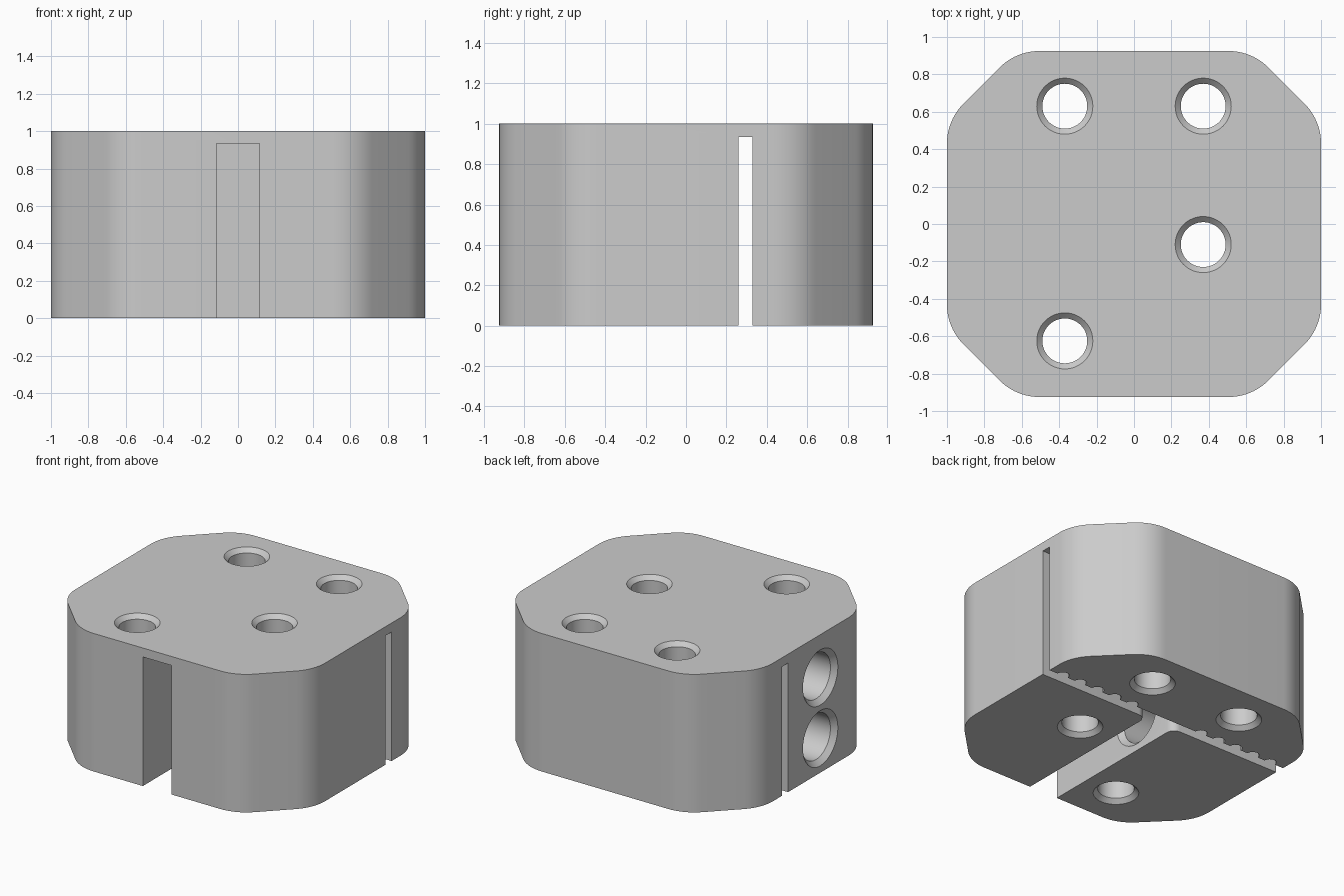
import bpy, bmesh, math
from mathutils import Vector, Matrix

if "Cube" in bpy.data.objects:
    bpy.data.objects.remove(bpy.data.objects["Cube"], do_unlink=True)

HALF_X, HALF_Y, HEIGHT = 1.0, 0.925, 1.0
CHAMFER, FILLET = 0.37, 0.30
SLOT_TOP = 0.935
SLOT_FRONT, SLOT_BACK = 0.26, 0.33    # cross slot walls
CHANNEL = 0.115                       # half width of front channel
PITCH, TOOTH = 0.148, 0.045           # belt grooves

grey = bpy.data.materials.new("plain_grey")
grey.use_nodes = True
colour = (0.6, 0.6, 0.6, 1)
grey.diffuse_color = colour
grey.node_tree.nodes["Principled BSDF"].inputs["Base Color"].default_value = colour


def make_object(name, bm):
    bmesh.ops.recalc_face_normals(bm, faces=bm.faces)
    mesh = bpy.data.meshes.new(name)
    bm.to_mesh(mesh)
    bm.free()
    mesh.materials.append(grey)
    obj = bpy.data.objects.new(name, mesh)
    bpy.context.collection.objects.link(obj)
    return obj


def prism(name, outline, z0, z1):
    bm = bmesh.new()
    face = bm.faces.new([bm.verts.new((x, y, z0)) for x, y in outline])
    top = bmesh.ops.extrude_face_region(bm, geom=[face])["geom"]
    verts = [v for v in top if isinstance(v, bmesh.types.BMVert)]
    bmesh.ops.translate(bm, verts=verts, vec=(0, 0, z1 - z0))
    return make_object(name, bm)


def rounded(prev, corner, nxt, radius, steps=10):
    """Arc points that round one corner of an outline."""
    p = Vector(corner)
    a, b = (Vector(prev) - p).normalized(), (Vector(nxt) - p).normalized()
    half = a.angle(b) / 2
    centre = p + (a + b).normalized() * radius / math.sin(half)
    start = p + a * radius / math.tan(half) - centre
    end = p + b * radius / math.tan(half) - centre
    sweep = start.angle_signed(end)
    return [tuple(centre + Matrix.Rotation(-sweep * i / steps, 2) @ start)
            for i in range(steps + 1)]


def bore(name, start, axis, length, radius, rim, sides=48):
    """Round hole cutter with a chamfer at both ends."""
    over, depth = 0.01, rim - radius
    axis = Vector(axis)
    turn = axis.to_track_quat('Z', 'Y')
    bm = bmesh.new()
    rings = []
    for t, r in ((-over, rim + over), (depth, radius),
                 (length - depth, radius), (length + over, rim + over)):
        rings.append([bm.verts.new(Vector(start) + turn @ Vector(
            (r * math.cos(k * math.tau / sides), r * math.sin(k * math.tau / sides), t)))
            for k in range(sides)])
    for low, high in zip(rings, rings[1:]):
        for k in range(sides):
            n = (k + 1) % sides
            bm.faces.new((low[k], low[n], high[n], high[k]))
    bm.faces.new(rings[0])
    bm.faces.new(rings[-1])
    return make_object(name, bm)


# Block: chamfered rectangle with softened corners
quarter = [(HALF_X, HALF_Y - CHAMFER), (HALF_X - CHAMFER, HALF_Y)]
half = quarter + [(-x, y) for x, y in reversed(quarter)]
corners = half + [(-x, -y) for x, y in half]
outline = []
for i, corner in enumerate(corners):
    outline += rounded(corners[i - 1], corner, corners[(i + 1) % len(corners)], FILLET)
block = prism("carriage_block", outline, 0, HEIGHT)

# T-shaped slot with belt grooves along its back wall
far = 1.2
slot = [(-far, SLOT_BACK)]
for k in range(-6, 7):
    if abs(k) >= 2:
        for i in range(9):
            a = math.pi * (1 - i / 8)
            slot.append((k * PITCH + TOOTH * math.cos(a), SLOT_BACK + TOOTH * math.sin(a)))
slot += [(far, SLOT_BACK), (far, SLOT_FRONT)]
side = rounded((far, SLOT_FRONT), (CHANNEL, SLOT_FRONT), (CHANNEL, -far), 0.06, 6)
side.append((CHANNEL, -far))
slot += side + [(-x, y) for x, y in reversed(side)] + [(-far, SLOT_FRONT)]
cutters = [prism("slot_cutter", slot, -0.1, SLOT_TOP)]

# Vertical screw holes
for x, y in ((-0.37, 0.63), (0.37, 0.63), (0.37, -0.11), (-0.37, -0.625)):
    cutters.append(bore("screw_hole_cutter", (x, y, 0), (0, 0, 1), HEIGHT, 0.12, 0.15))

# Side holes leading into the front channel
for z in (0.25, 0.69):
    cutters.append(bore("side_hole_cutter", (-HALF_X, -0.11, z), (1, 0, 0),
                        HALF_X - CHANNEL, 0.165, 0.2))

# Cut everything out, then drop the cutters
bpy.ops.object.select_all(action='DESELECT')
bpy.context.view_layer.objects.active = block
block.select_set(True)
for cutter in cutters:
    cutter.hide_render = True
    mod = block.modifiers.new(cutter.name, 'BOOLEAN')
    mod.operation, mod.solver, mod.object = 'DIFFERENCE', 'EXACT', cutter
    bpy.ops.object.modifier_apply(modifier=mod.name)
    bpy.data.objects.remove(cutter, do_unlink=True)
bpy.ops.object.shade_smooth_by_angle(angle=math.radians(30))
